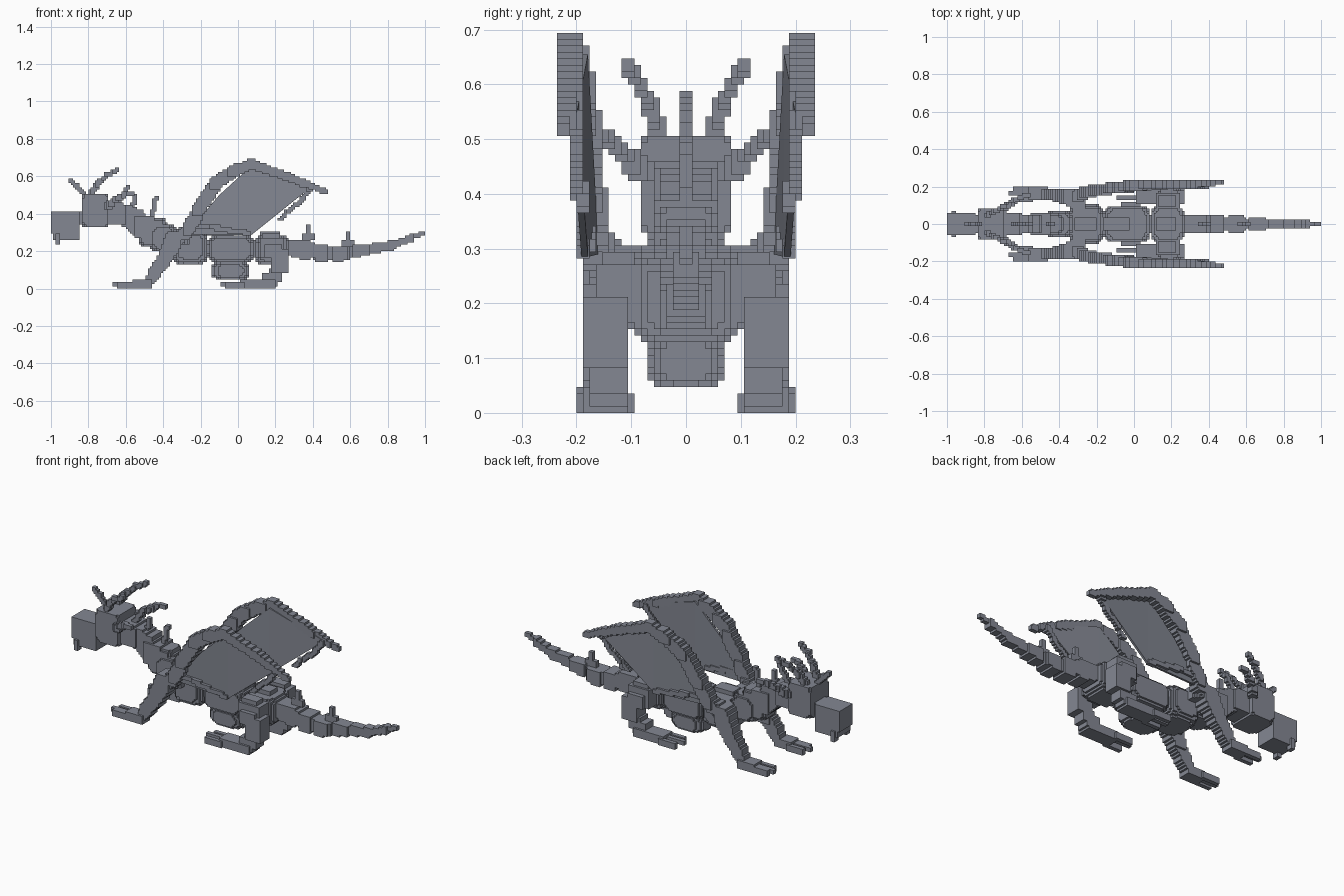
import bpy, bmesh, math
from mathutils import Vector

if "Cube" in bpy.data.objects:
    bpy.data.objects.remove(bpy.data.objects["Cube"])

U = 1 / 85  # voxel edge length

mat = bpy.data.materials.new("slate_grey")
mat.diffuse_color = (0.23, 0.245, 0.29, 1)
mat.use_nodes = True
mat.node_tree.nodes["Principled BSDF"].inputs["Base Color"].default_value = mat.diffuse_color


def finish(name, bm, mirror):
    me = bpy.data.meshes.new(name)
    bmesh.ops.recalc_face_normals(bm, faces=bm.faces)
    bm.to_mesh(me)
    bm.free()
    me.materials.append(mat)
    ob = bpy.data.objects.new(name, me)
    bpy.context.collection.objects.link(ob)
    if mirror:
        m = ob.modifiers.new("mirror", 'MIRROR')
        m.use_axis = (False, True, False)
        m.use_mirror_merge = False
    return ob


def box(c, r):
    """Cells of a box with centre c and half sizes r."""
    rng = []
    for a, h in zip(c, r):
        lo = round((a - h) / U)
        rng.append(range(lo, max(lo + 1, round((a + h) / U))))
    return {(i, j, k) for i in rng[0] for j in rng[1] for k in rng[2] if k >= 0}


def span(x0, x1, y0, y1, z0, z1):
    return box(((x0 + x1) / 2, (y0 + y1) / 2, (z0 + z1) / 2),
               ((x1 - x0) / 2, (y1 - y0) / 2, (z1 - z0) / 2))


def blob(x0, x1, hy, z0, z1, p=4.0):
    """Cells of a stepped, rounded block on the centre line."""
    c = ((x0 + x1) / 2, 0, (z0 + z1) / 2)
    r = ((x1 - x0) / 2, hy, (z1 - z0) / 2)
    return {v for v in box(c, r)
            if sum(abs(((v[n] + .5) * U - c[n]) / r[n]) ** p for n in range(3)) < 1.15}


def rod(pts, radii):
    """Cells swept along a path by a square brush; one radius per point."""
    cells = set()
    for a, b, ra, rb in zip(pts, pts[1:], radii, radii[1:]):
        a, b = Vector(a), Vector(b)
        n = max(1, math.ceil((b - a).length / (U * 1.3)))
        for i in range(n + 1):
            t = i / n
            r = ra + (rb - ra) * t
            cells |= box(a.lerp(b, t), (r, r, r))
    return cells


def voxels(name, cells, mirror=False):
    """Turn a cell set into its outer skin."""
    bm = bmesh.new()
    verts = {}

    def vert(k):
        if k not in verts:
            verts[k] = bm.verts.new([q * U for q in k])
        return verts[k]

    for c in cells:
        for ax in range(3):
            for s in (0, 1):
                nb = list(c)
                nb[ax] += 1 if s else -1
                if tuple(nb) in cells:
                    continue
                u, w = (ax + 1) % 3, (ax + 2) % 3
                quad = []
                for du, dw in ((0, 0), (1, 0), (1, 1), (0, 1)):
                    k = list(c)
                    k[ax] += s
                    k[u] += du
                    k[w] += dw
                    quad.append(vert(tuple(k)))
                bm.faces.new(quad if s else quad[::-1])
    bmesh.ops.dissolve_limit(bm, angle_limit=0.01, verts=bm.verts, edges=bm.edges)
    return finish(name, bm, mirror)


# head
voxels("snout", span(-1, -.845, -.058, .058, .29, .415)
       | span(-.985, -.85, -.058, .058, .26, .29))
voxels("fang", span(-.98, -.955, .035, .07, .236, .295), True)
voxels("skull", blob(-.835, -.69, .082, .33, .506, 9) | span(-.86, -.82, -.05, .05, .34, .41))

# horns
voxels("brow_horn", rod([(-.82, 0, .5), (-.855, 0, .54), (-.89, 0, .575)], [.012] * 3))
voxels("main_horn", rod([(-.79, .045, .5), (-.75, .065, .56), (-.7, .09, .61),
                         (-.65, .105, .634)], [.014, .013, .012, .012]), True)
voxels("cheek_horn", rod([(-.7, .08, .44), (-.66, .11, .47), (-.61, .14, .50),
                          (-.56, .155, .505)], [.02, .016, .012, .012]), True)

# neck and its spines
voxels("upper_neck", rod([(-.68, 0, .40), (-.61, 0, .395), (-.55, 0, .37)],
                         [.055, .05, .048]))
voxels("lower_neck", rod([(-.55, 0, .36), (-.5, 0, .33)], [.042, .055])
       | blob(-.53, -.38, .06, .22, .38) | blob(-.47, -.33, .07, .20, .34))
for i, (a, b) in enumerate([((-.65, .45), (-.59, .54)), ((-.57, .42), (-.55, .49)),
                            ((-.465, .36), (-.44, .485))]):
    voxels(f"neck_spine_{i + 1}", rod([(a[0], 0, a[1]), (b[0], 0, b[1])], [.014, .011]))

# body
voxels("chest", blob(-.345, -.163, .103, .13, .31) | span(-.32, -.2, -.035, .035, .29, .335))
voxels("waist", blob(-.16, .085, .1, .14, .285) | span(-.17, .1, -.05, .05, .17, .26)
       | span(-.16, -.02, -.035, .035, .28, .305))
voxels("hips", blob(.09, .27, .095, .13, .285) | span(.12, .22, -.03, .03, .28, .3))
voxels("belly_pouch", blob(-.14, .06, .07, .045, .145, 3))

# tail segments: x start, x end, half width, z start, z end, half height
tail = [(.26, .41, .052, .215, .205, .052), (.40, .50, .045, .19, .185, .045),
        (.49, .60, .042, .185, .188, .04), (.59, .73, .034, .195, .21, .032),
        (.72, .85, .026, .215, .235, .026), (.84, .94, .02, .24, .272, .02),
        (.93, 1.0, .012, .278, .297, .014)]
for i, (x0, x1, hy, z0, z1, hz) in enumerate(tail):
    cells = set()
    n = 6
    for k in range(n):
        t = (k + .5) / n
        s = 1 if 0 < k < n - 1 or i > 3 else .82
        cells |= box((x0 + (x1 - x0) * t, 0, z0 + (z1 - z0) * t),
                     ((x1 - x0) / n / 2 + U * .1, hy * s, hz * s))
    voxels(f"tail_segment_{i + 1}", cells)

# tail spikes
for i, (x, z, h) in enumerate([(.38, .255, .085), (.585, .225, .075)]):
    voxels(f"tail_spike_{i + 1}", span(x - .035, x + .035, -.012, .012, z, z + h * .5)
           | span(x - .012, x + .012, -.012, .012, z, z + h))


def foot(x0, x1, xt, y0, y1, zt):
    """A flat pad with three toes pointing forward."""
    cells = span(x0, x1, y0, y1, 0, zt)
    w = .024
    for k, f in enumerate((0, .5, 1)):
        y = y0 - .008 + w / 2 + (y1 - y0 + .016 - w) * f
        x = xt if k == 1 else xt + .02
        cells |= span(x, x0 + .02, y - w / 2, y + w / 2, .012 if k == 1 else 0, .03)
    return cells


# front legs
voxels("front_arm", rod([(-.29, .11, .27), (-.34, .145, .27), (-.4, .155, .15),
                         (-.47, .16, .05)], [.035, .04, .032, .026]), True)
voxels("front_foot", foot(-.565, -.46, -.665, .13, .195, .047), True)

# hind legs
voxels("hind_thigh", span(.12, .25, .085, .165, .17, .27)
       | span(.14, .24, .1, .185, .16, .23) | span(.18, .27, .1, .185, .08, .21)
       | span(.13, .22, .09, .15, .26, .29), True)
voxels("hind_shin", span(.13, .21, .105, .182, .01, .08)
       | span(.16, .235, .105, .182, .04, .11), True)
voxels("hind_foot", foot(.01, .2, -.09, .1, .19, .047), True)

# wings: shoulder arch, outer finger, trailing spar and lower spar
voxels("wing_arm", rod([(-.33, .13, .26), (-.27, .17, .31), (-.19, .18, .45),
                        (-.12, .19, .56), (-.02, .205, .63), (.07, .208, .668)],
                       [.03, .028, .03, .028, .026, .023]), True)
voxels("wing_finger", rod([(.07, .208, .665), (.3, .212, .585), (.4, .215, .545),
                           (.465, .228, .518)], [.022, .02, .016, .012]), True)
voxels("wing_trailing_spar", rod([(.39, .205, .54), (.34, .2, .47), (.22, .19, .37)],
                                 [.014, .013, .011]), True)
voxels("wing_lower_spar", rod([(-.25, .172, .33), (-.15, .18, .33), (.06, .185, .295)],
                              [.016, .014, .012]), True)

# wing membrane: two panels meeting at an upright fold
bm = bmesh.new()
P = [bm.verts.new(p) for p in [(-.28, .165, .29), (-.1, .178, .5), (.07, .185, .655),
                               (.07, .185, .285), (.4, .205, .55)]]
bm.faces.new((P[0], P[1], P[2], P[3]))
bm.faces.new((P[2], P[4], P[3]))
membrane = finish("wing_membrane", bm, False)
solid = membrane.modifiers.new("thickness", 'SOLIDIFY')
solid.thickness = .012
solid.offset = 0
mm = membrane.modifiers.new("mirror", 'MIRROR')
mm.use_axis = (False, True, False)
mm.use_mirror_merge = False
